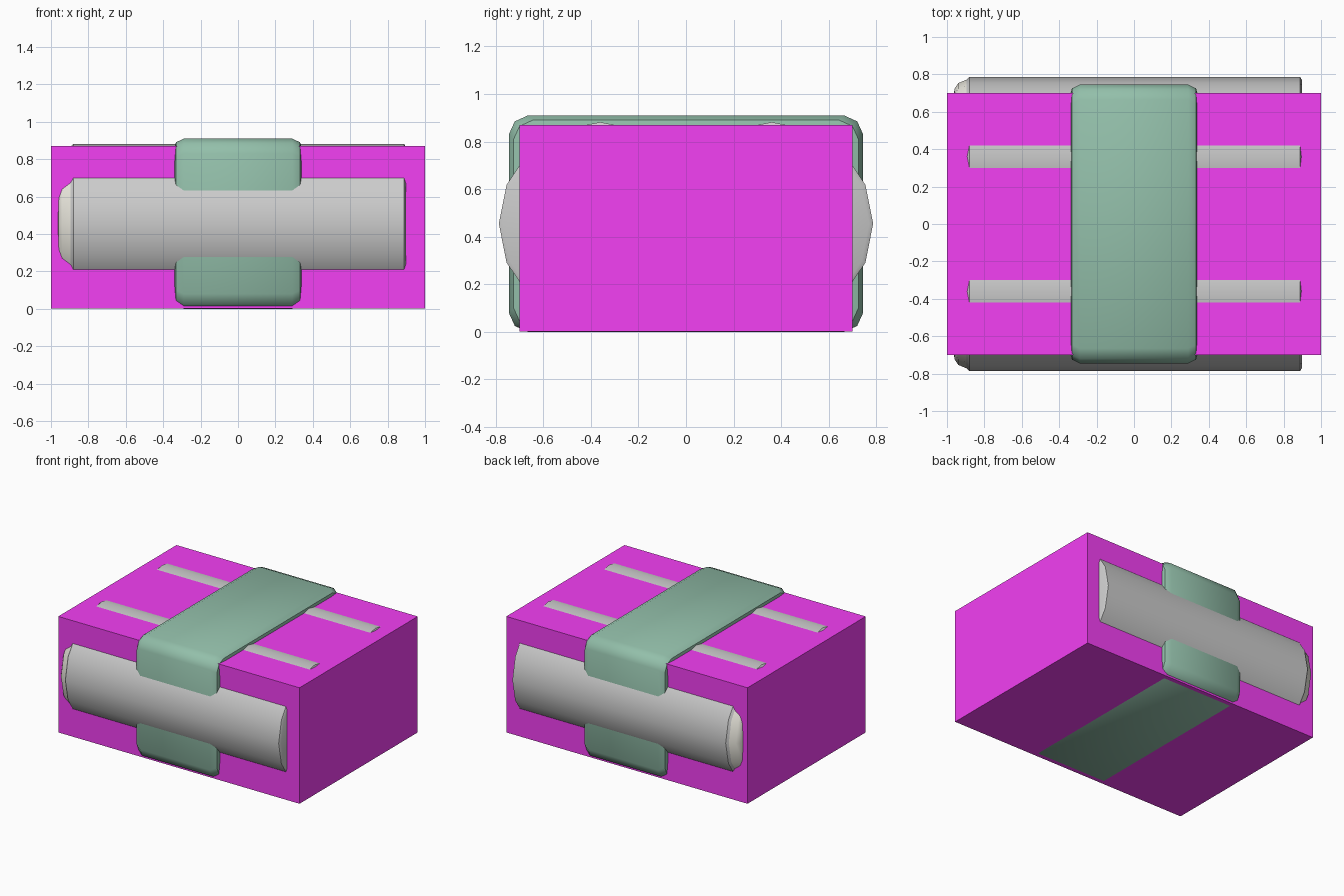
import bpy, bmesh
from math import sin, cos, pi, radians

if "Cube" in bpy.data.objects:
    bpy.data.objects.remove(bpy.data.objects["Cube"])


def material(name, rgb):
    m = bpy.data.materials.new(name)
    m.diffuse_color = (*rgb, 1)
    m.use_nodes = True
    m.node_tree.nodes["Principled BSDF"].inputs["Base Color"].default_value = m.diffuse_color
    return m


def loft(name, rings, mats=(), tip_faces=None, smooth=True):
    """Skin equal-length rings of points and close both ends."""
    bm = bmesh.new()
    loops = [[bm.verts.new(p) for p in ring] for ring in rings]
    n = len(loops[0])
    for i, (a, b) in enumerate(zip(loops, loops[1:])):
        for k in range(n):
            f = bm.faces.new((a[k], a[(k + 1) % n], b[(k + 1) % n], b[k]))
            if tip_faces and i < tip_faces:
                f.material_index = 1
    first = bm.faces.new(loops[0])
    bm.faces.new(loops[-1])
    if tip_faces:
        first.material_index = 1
    bmesh.ops.recalc_face_normals(bm, faces=bm.faces)
    mesh = bpy.data.meshes.new(name)
    bm.to_mesh(mesh)
    bm.free()
    for m in mats:
        mesh.materials.append(m)
    obj = bpy.data.objects.new(name, mesh)
    bpy.context.collection.objects.link(obj)
    if smooth:
        bpy.ops.object.select_all(action='DESELECT')
        obj.select_set(True)
        bpy.context.view_layer.objects.active = obj
        bpy.ops.object.shade_smooth_by_angle(angle=radians(35))
    return obj


magenta = material("magenta", (0.9, 0.05, 0.9))
green = material("green", (0.29, 0.52, 0.40))
grey = material("grey", (0.8, 0.8, 0.8))
cream = material("cream", (0.87, 0.85, 0.77))

# Outer box
x, y, z0, z1 = 1.0, 0.70, 0.001, 0.87
loft("outer_box", [[(sx * x, -y, z0), (sx * x, y, z0), (sx * x, y, z1), (sx * x, -y, z1)]
                   for sx in (-1, 1)], [magenta], smooth=False)

# Two sixteen-sided canisters with cream tips on the left end
PROFILE = [(-0.968, 0.28), (-0.96, 0.363), (-0.94, 0.393), (-0.895, 0.412),
           (-0.88, 0.427), (0.888, 0.427), (0.898, 0.41)]
for side, cy in (("front", -0.36), ("back", 0.36)):
    rings = [[(px, cy + r * cos(k * pi / 8), 0.455 + r * sin(k * pi / 8)) for k in range(16)]
             for px, r in PROFILE]
    loft(side + "_canister", rings, [grey, cream], tip_faces=3)


# Rounded strap block around both canisters
def strap_ring(px, inset):
    hy, hz = 0.745 - inset, 0.455 - inset
    corner = [(hy, hz - 0.08), (hy - 0.025, hz - 0.025), (hy - 0.08, hz)]
    pts = (corner + [(-a, b) for a, b in reversed(corner)]
           + [(-a, -b) for a, b in corner] + [(a, -b) for a, b in reversed(corner)])
    return [(px, a, 0.455 + b) for a, b in pts]


SECTION = [(0.29, 0.0), (0.332, 0.02), (0.343, 0.06)]
loft("strap", [strap_ring(-px, i) for px, i in reversed(SECTION)]
     + [strap_ring(px, i) for px, i in SECTION], [green])
